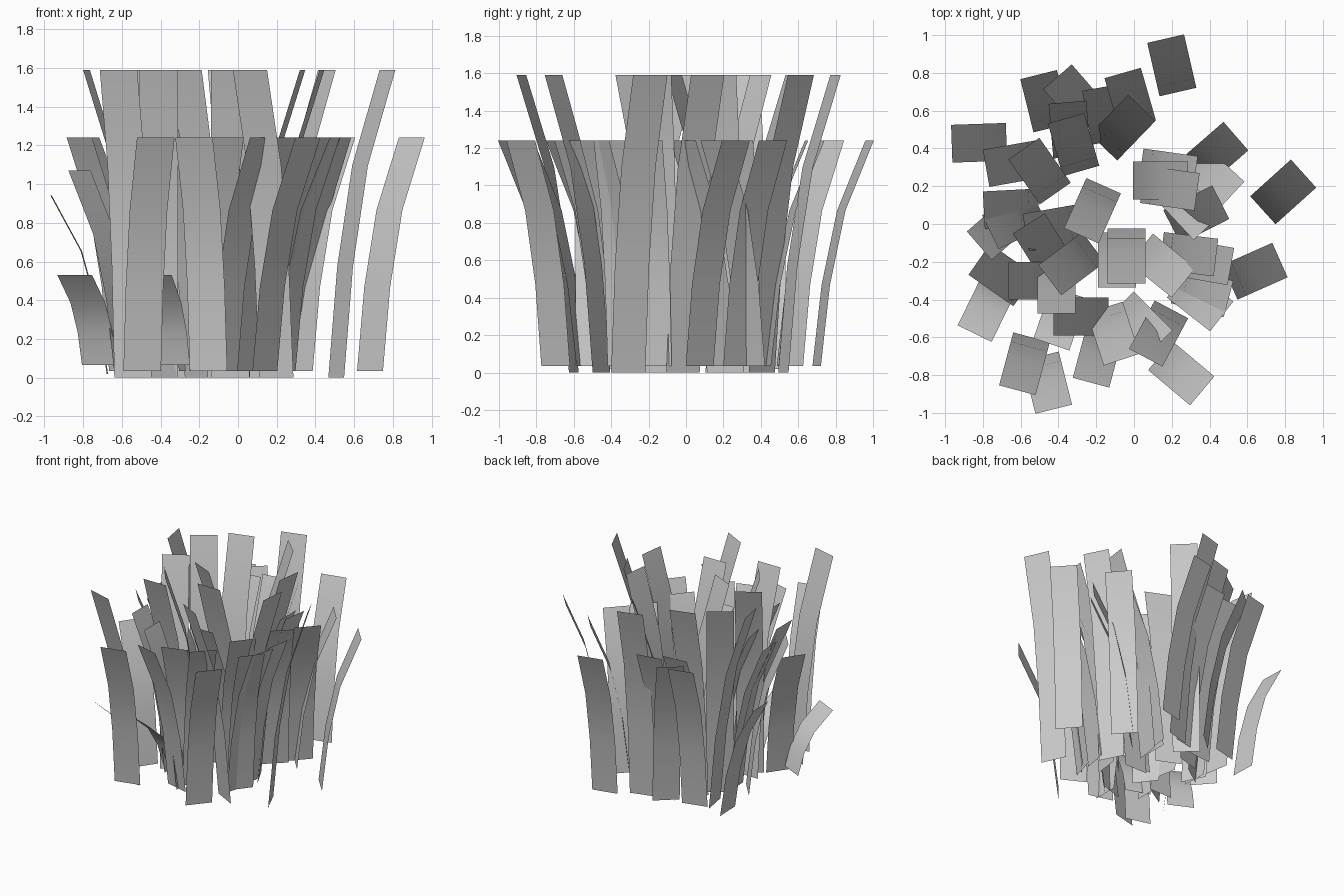
import bpy, math

WIDTH = 0.20
# blade side profile: (outward lean, fraction of height)
PROFILE = [(0.0, 0.0), (0.05, 0.36), (0.135, 0.69), (0.29, 1.0)]


def blade(name, x, y, heading, base, top):
    """Flat bent strip; x, y is its plan centre, heading its lean direction."""
    a = math.radians(heading)
    dx, dy = math.cos(a), math.sin(a)
    verts = []
    for lean, f in PROFILE:
        d = lean - PROFILE[-1][0] / 2
        z = base + (top - base) * f
        for s in (-WIDTH / 2, WIDTH / 2):
            verts.append((x + dx * d - dy * s, y + dy * d + dx * s, z))
    faces = [(2 * i, 2 * i + 1, 2 * i + 3, 2 * i + 2) for i in range(len(PROFILE) - 1)]
    mesh = bpy.data.meshes.new(name)
    mesh.from_pydata(verts, [], faces)
    mesh.shade_smooth()
    bpy.context.collection.objects.link(bpy.data.objects.new(name, mesh))


# tall blades: plan x, plan y, heading in degrees
tall = [
    (-.02, .66, 106), (-.64, .32, 190), (-.50, .28, 125), (-.32, .42, 106),
    (-.22, .07, 246), (-.33, -.21, 217), (-.41, -.33, 270), (-.58, -.74, 255),
    (.13, -.58, 242), (-.04, -.17, 270), (.19, .19, 352), (.33, .05, 27),
    (.64, -.25, 24), (.29, -.16, 353), (-.06, .51, 46), (-.48, -.12, 122),
]
# medium blades, back and left of the clump
medium_back = [
    (.20, .84, 103), (-.47, .65, 104), (-.31, .67, 131),
    (-.34, .50, 95), (-.15, .58, 100), (-.65, .08, 183), (-.71, -.02, 221),
    (-.63, .02, 206), (-.43, -.02, 190), (-.52, -.30, 180),
]
# medium blades, front and right of the clump
medium_front = [
    (-.28, -.49, 180), (-.46, -.84, 284), (-.19, -.70, 255),
    (-.11, -.58, 288), (.25, -.79, 320), (.03, -.53, 315), (-.09, -.19, 270),
    (.15, -.22, 321), (.18, .28, 352), (.14, .23, 0), (.43, .37, 41),
    (.41, .25, 317), (.29, .09, 313), (.79, .17, 42), (.37, -.20, 350),
    (.36, -.36, 345), (.35, -.40, 322),
]

for name, group, base, top in (
    ("tall_blade", tall, 0.0, 1.59),
    ("medium_back_blade", medium_back, 0.035, 1.24),
    ("medium_front_blade", medium_front, 0.035, 1.24),
    ("low_left_blade", [(-.70, -.27, 145)], 0.02, 1.07),
    ("low_back_blade", [(-.82, .43, 182)], 0.02, 0.94),
    ("short_blade", [(-.78, -.45, 244), (-.39, -.50, 251)], 0.066, 0.53),
):
    for x, y, heading in group:
        blade(name, x, y, heading, base, top)
